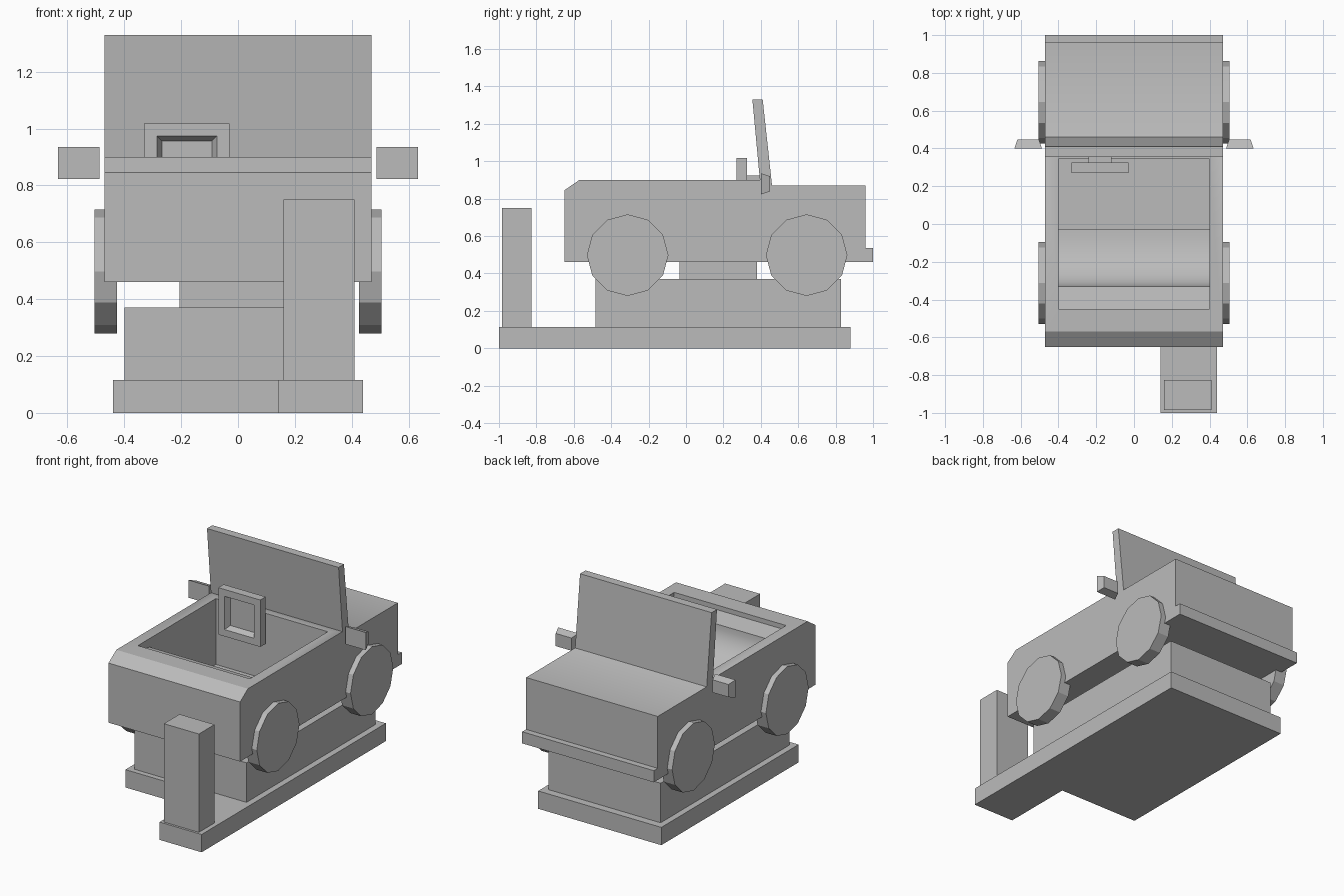
import bpy, bmesh, math
from mathutils import Matrix

cube = bpy.data.objects.get("Cube")
if cube:
    bpy.data.objects.remove(cube, do_unlink=True)

GREY = (0.5, 0.5, 0.5, 1)
mat = bpy.data.materials.new("plain grey")
mat.use_nodes = True
mat.diffuse_color = GREY
mat.node_tree.nodes["Principled BSDF"].inputs["Base Color"].default_value = GREY


def finish(bm, name):
    bmesh.ops.recalc_face_normals(bm, faces=bm.faces)
    me = bpy.data.meshes.new(name)
    bm.to_mesh(me)
    bm.free()
    me.materials.append(mat)
    ob = bpy.data.objects.new(name, me)
    bpy.context.collection.objects.link(ob)
    return ob


def box_bm(x, y, z):
    bm = bmesh.new()
    bmesh.ops.create_cube(bm, size=1)
    for v in bm.verts:
        for i, (lo, hi) in enumerate((x, y, z)):
            v.co[i] = hi if v.co[i] > 0 else lo
    return bm


def box(name, x, y, z):
    return finish(box_bm(x, y, z), name)


def extrude(name, points, axis, lo, hi):
    """Extrude a 2D outline along x (points are y, z) or along z (points are x, y)."""
    bm = bmesh.new()
    place = (lambda p, d: (d, *p)) if axis == "x" else (lambda p, d: (*p, d))
    face = bm.faces.new([bm.verts.new(place(p, lo)) for p in points])
    moved = bmesh.ops.extrude_face_region(bm, geom=[face])["geom"]
    step = (hi - lo, 0, 0) if axis == "x" else (0, 0, hi - lo)
    bmesh.ops.translate(bm, verts=[g for g in moved if isinstance(g, bmesh.types.BMVert)], vec=step)
    return finish(bm, name)


# Stand with the coin box on its forward arm
extrude("base_plate", [(-.44, -.52), (.14, -.52), (.14, -1), (.44, -1), (.44, .88), (-.44, .88)], "z", 0, .115)
box("base_plinth", (-.4, .4), (-.485, .83), (.115, .37))
box("support_neck", (-.205, .205), (-.035, .38), (.37, .46))
box("coin_box", (.16, .41), (-.985, -.825), (.115, .75))

# Car body, hollowed out to leave a curved bench seat and a footwell
body = extrude("car_body", [(-.65, .46), (-.65, .845), (-.57, .9), (.395, .9), (.45, .87),
                            (.96, .87), (.96, .46)], "x", -.47, .47)
angles = [math.pi / 2 * i / 12 for i in range(13)]
seat = [(-.03 - .3 * math.cos(a), .845 - .225 * math.sin(a)) for a in angles]
cutter = extrude("cabin_cutter", [(-.45, 1), (-.45, .87)] + seat +
                 [(-.03, .475), (.345, .475), (.345, 1)], "x", -.4, .4)
cutter.hide_render = True
cut = body.modifiers.new("cabin", "BOOLEAN")
cut.operation, cut.solver, cut.object = "DIFFERENCE", "EXACT", cutter
bpy.context.view_layer.objects.active = body
body.select_set(True)
cutter.select_set(False)
bpy.ops.object.modifier_apply(modifier=cut.name)
bpy.data.objects.remove(cutter, do_unlink=True)
bpy.ops.object.shade_smooth_by_angle(angle=math.radians(30))

# Windscreen and bumper
extrude("windscreen", [(.395, .9), (.45, .87), (.46, .87), (.41, 1.33), (.355, 1.33)], "x", -.47, .47)
box("bumper", (-.47, .47), (.96, 1), (.46, .535))

# Square steering wheel with a recessed hub, on a short column
bm = box_bm((-.33, -.03), (.27, .325), (.715, 1.018))
front = min(bm.faces, key=lambda f: f.calc_center_median().y)
bmesh.ops.inset_region(bm, faces=[front], thickness=.0625)
bmesh.ops.inset_region(bm, faces=[front], thickness=.025)
bmesh.ops.translate(bm, verts=front.verts, vec=(0, .035, 0))
finish(bm, "steering_wheel")
box("steering_column", (-.242, -.118), (.325, .42), (.80, .925))

# Wheels and mirrors on both sides
for side, sign in (("left", 1), ("right", -1)):
    for end, y in (("front", -.312), ("rear", .645)):
        bm = bmesh.new()
        turn = Matrix.Translation((sign * .465, y, .498)) @ Matrix.Rotation(math.pi / 2, 4, "Y")
        bmesh.ops.create_cone(bm, cap_ends=True, segments=12, radius1=.218, radius2=.218,
                              depth=.08, matrix=turn)
        finish(bm, f"{end}_{side}_wheel")

    bm = box_bm((.488, .633), (.4, .448), (.822, .936))
    for v in bm.verts:
        if v.co.y > .42:
            v.co.x += .016 if v.co.x < .55 else -.016
            v.co.z += .016 if v.co.z < .88 else -.016
        v.co.x *= sign
    finish(bm, f"{side}_mirror")
